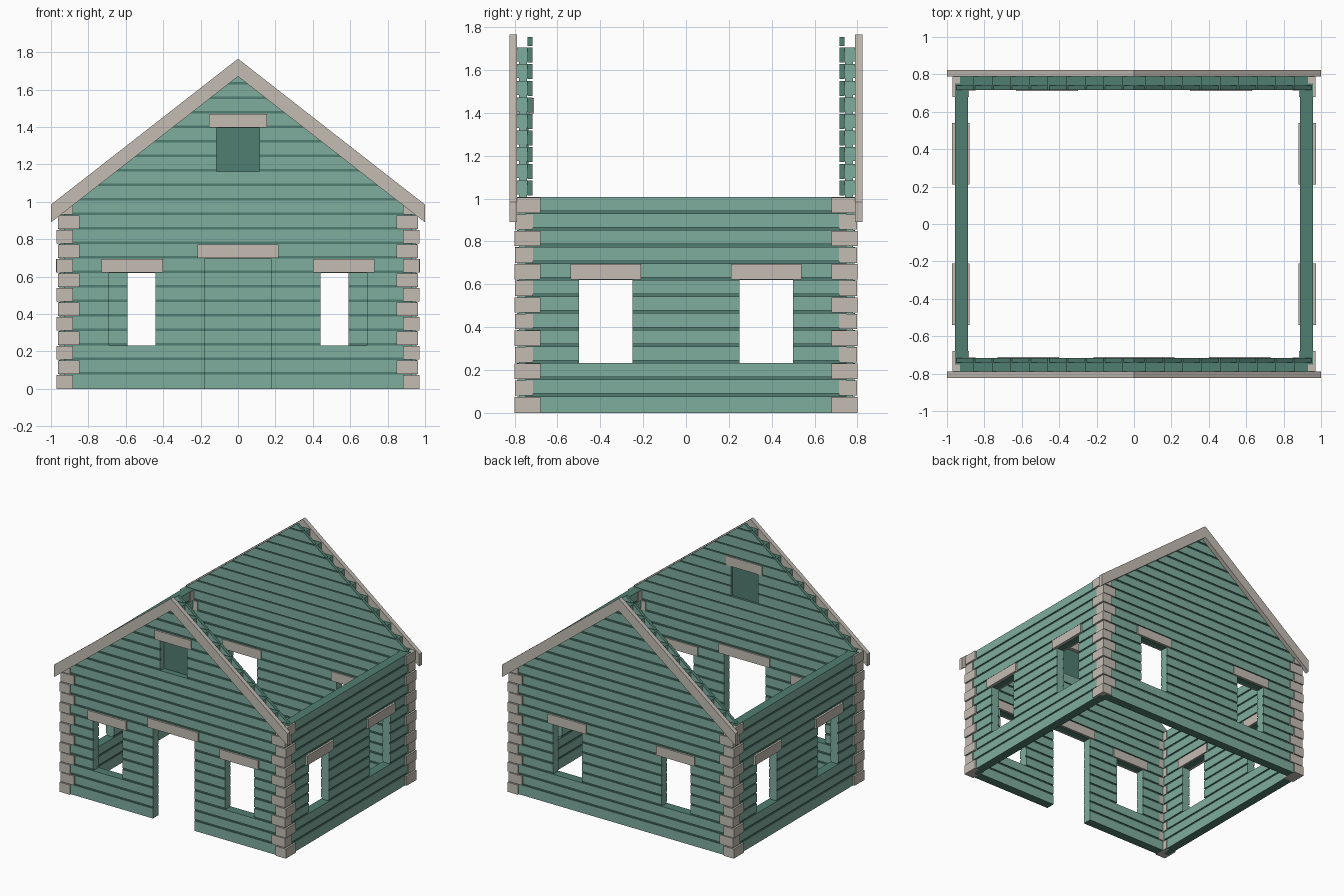
import bpy
import bmesh

cube = bpy.data.objects.get("Cube")
if cube:
    bpy.data.objects.remove(cube, do_unlink=True)

PITCH = 0.0775     # height of one plank course
GROOVE = 0.012     # joint between courses
SLOPE = 0.78       # roof rise over run
EAVE = 13          # courses below the gable
RIDGE = 1.755


def material(name, rgb):
    m = bpy.data.materials.new(name)
    m.use_nodes = True
    m.diffuse_color = (*rgb, 1)
    m.node_tree.nodes["Principled BSDF"].inputs["Base Color"].default_value = (*rgb, 1)
    return m


GREEN = material("sage green", (0.21, 0.42, 0.345))
DARK = material("dark green", (0.08, 0.205, 0.165))
STONE = material("warm grey", (0.55, 0.505, 0.455))


def prism(bm, pts, start, end, place, joint=None):
    """Extrude a 2D outline from start to end; joint is the height below which faces are dark."""
    a = [bm.verts.new(place(p, q, start)) for p, q in pts]
    b = [bm.verts.new(place(p, q, end)) for p, q in pts]
    faces = [bm.faces.new(a), bm.faces.new(b)]
    for i in range(len(pts)):
        j = (i + 1) % len(pts)
        faces.append(bm.faces.new((a[i], a[j], b[j], b[i])))
    for f in faces:
        f.normal_update()
        low = joint is not None and f.calc_center_median().z < joint
        f.material_index = 1 if abs(f.normal.z) > 0.5 or low else 0


def finish(name, bm, mats):
    bmesh.ops.recalc_face_normals(bm, faces=bm.faces[:])
    if len(mats) == 1:
        for f in bm.faces:
            f.material_index = 0
    mesh = bpy.data.meshes.new(name)
    bm.to_mesh(mesh)
    bm.free()
    for m in mats:
        mesh.materials.append(m)
    obj = bpy.data.objects.new(name, mesh)
    bpy.context.collection.objects.link(obj)
    return obj


def box(bm, x0, x1, y0, y1, z0, z1):
    prism(bm, [(x0, z0), (x1, z0), (x1, z1), (x0, z1)], y0, y1, lambda p, q, d: (p, d, q))


def gable_place(side):
    return lambda p, q, d: (p, side * d, q)


def end_wall_place(side):
    return lambda p, q, d: (d, side * p, q)


def side_wall_place(side):
    return lambda p, q, d: (side * p, d, q)


def spans(half, course, openings):
    """Plank pieces left between the openings at this course."""
    pieces, left = [], -half
    for a, b, first, last in sorted(openings):
        if first <= course <= last:
            pieces.append((left, a))
            left = b
    return pieces + [(left, half)]


def plank(bm, course, inner, outer, a, b, place):
    z0, z1 = course * PITCH, (course + 1) * PITCH
    if course == 0:
        pts = [(inner, z0), (outer, z0), (outer, z1), (inner, z1)]
    else:
        zg, r = z0 + GROOVE, 0.008
        pts = [(inner + r, z0), (outer - r, z0), (outer - r, zg), (outer, zg), (outer, z1),
               (inner, z1), (inner, zg), (inner + r, zg)]
    prism(bm, pts, a, b, place, z0 + GROOVE if course else None)


def plank_wall(bm, half, inner, outer, openings, place):
    for c in range(EAVE):
        for a, b in spans(half, c, openings):
            plank(bm, c, inner, outer, a, b, place)


def windows(centre):
    return [(s * centre - 0.125, s * centre + 0.125, 3, 7) for s in (-1, 1)]


def gable(bm, side, openings):
    # outer planks end in steps below the roof edge
    for c in range(EAVE, 22):
        half = (RIDGE - (c + 1) * PITCH) / SLOPE
        for a, b in spans(half, c, openings):
            plank(bm, c, 0.735, 0.788, a, b, end_wall_place(side))
    # inner planks are cut along the roof slope
    for c in range(EAVE, 23):
        z0 = c * PITCH + GROOVE * 0.6
        z1 = min((c + 1) * PITCH, RIDGE - 0.001)
        w0, w1 = (RIDGE - z0) / SLOPE, (RIDGE - z1) / SLOPE
        low, high = spans(w0, c, openings), spans(w1, c, openings)
        for (a0, b0), (a1, b1) in zip(low, high):
            prism(bm, [(a0, z0), (b0, z0), (b1, z1), (a1, z1)], 0.716, 0.74, gable_place(side))


FRONT = windows(0.565) + [(-0.177, 0.177, 0, 8)]
BACK = windows(0.465)
SIDE = windows(0.375)
ATTIC = [(-0.115, 0.115, 15, 17)]

# Plank walls and gables
for name, side, holes, attic in (("front", -1, FRONT, ATTIC), ("back", 1, BACK, [])):
    bm = bmesh.new()
    plank_wall(bm, 0.93, 0.718, 0.788, holes, end_wall_place(side))
    finish(name + "_wall", bm, [GREEN, DARK])
    bm = bmesh.new()
    gable(bm, side, attic)
    finish(name + "_gable", bm, [GREEN, DARK])

for name, side in (("left", 1), ("right", -1)):
    bm = bmesh.new()
    plank_wall(bm, 0.75, 0.887, 0.957, SIDE, side_wall_place(side))
    finish(name + "_wall", bm, [GREEN, DARK])

# Closed attic window panel
bm = bmesh.new()
box(bm, -0.12, 0.12, -0.742, -0.734, 15 * PITCH, 18 * PITCH)
finish("attic_panel", bm, [DARK])

# Alternating corner blocks
for sx, xname in ((1, "left"), (-1, "right")):
    for sy, yname in ((-1, "front"), (1, "back")):
        bm = bmesh.new()
        for c in range(EAVE):
            z0, z1 = c * PITCH + (0.003 if c else 0), (c + 1) * PITCH - 0.003
            if c % 2 == 0:
                x0, x1, y0, y1 = 0.882, 0.97, 0.678, 0.80
            else:
                x0, x1, y0, y1 = 0.847, 0.963, 0.713, 0.797
            box(bm, sx * x0, sx * x1, sy * y0, sy * y1, z0, z1)
        finish(f"{yname}_{xname}_corner_blocks", bm, [STONE])


# Lintels sit in the course above each opening
def lintels(name, openings, inner, outer, place):
    bm = bmesh.new()
    for a, b, first, last in openings:
        z0, z1 = (last + 1) * PITCH + 0.003, (last + 2) * PITCH - 0.002
        prism(bm, [(inner, z0), (outer, z0), (outer, z1), (inner, z1)],
              a - 0.04, b + 0.04, place)
    finish(name, bm, [STONE])


lintels("front_lintels", FRONT + ATTIC, 0.71, 0.798, end_wall_place(-1))
lintels("back_lintels", BACK, 0.71, 0.798, end_wall_place(1))
lintels("left_lintels", SIDE, 0.88, 0.972, side_wall_place(1))
lintels("right_lintels", SIDE, 0.88, 0.972, side_wall_place(-1))

# Sloping boards along the gable edges
for name, side in (("front", -1), ("back", 1)):
    bm = bmesh.new()
    outline = [(-1, 0.89), (0, 1.67), (1, 0.89), (1, 0.985), (0, 1.765), (-1, 0.985)]
    prism(bm, outline, 0.789, 0.823, gable_place(side))
    finish(name + "_rake_boards", bm, [STONE])
